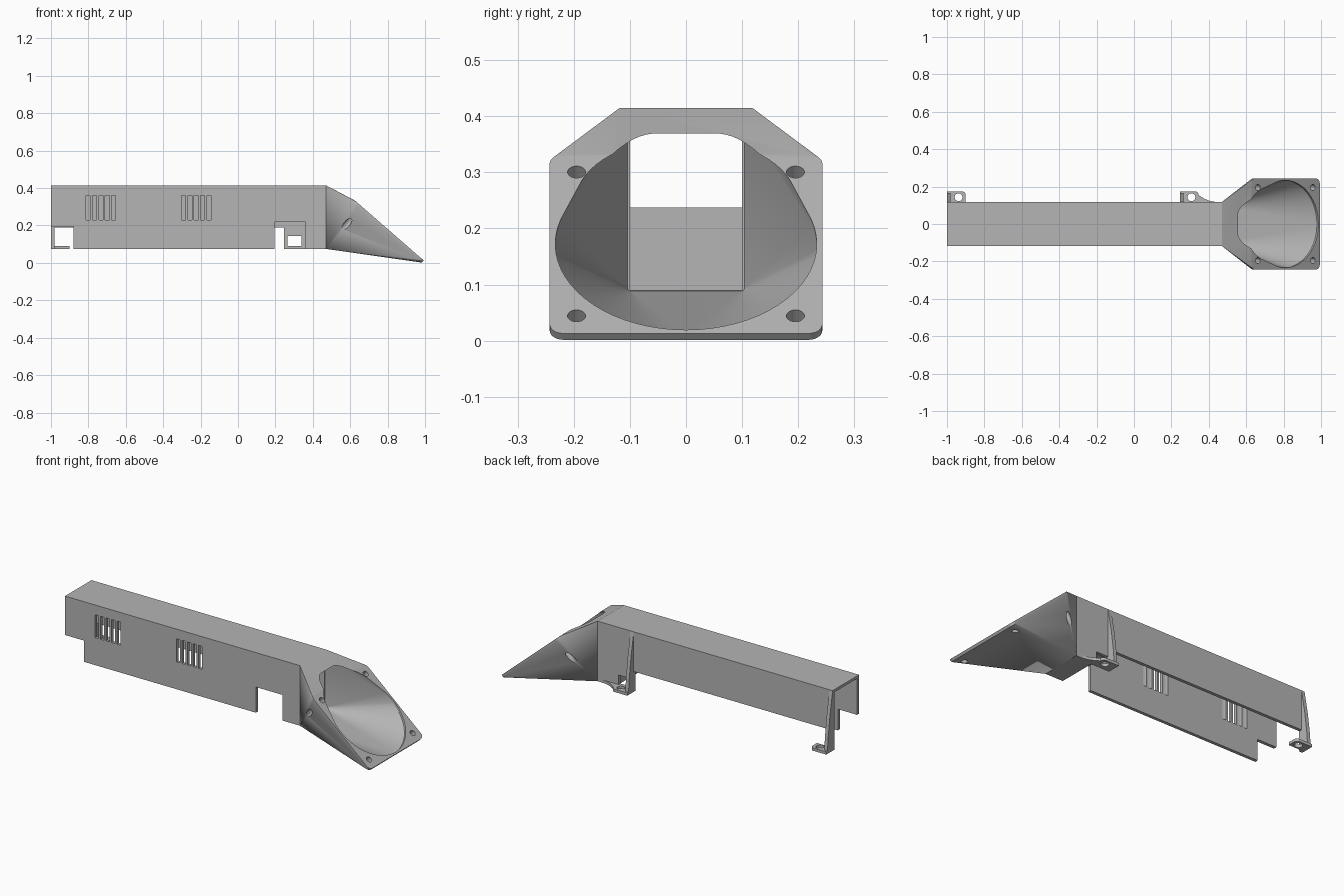
import bpy, bmesh, math
from mathutils import Vector, Matrix

cube = bpy.data.objects.get("Cube")
if cube:
    bpy.data.objects.remove(cube, do_unlink=True)

grey = bpy.data.materials.new("plain grey")
grey.use_nodes = True
COLOR = (0.46, 0.46, 0.46, 1)
grey.diffuse_color = COLOR
grey.node_tree.nodes["Principled BSDF"].inputs["Base Color"].default_value = COLOR


def finish(name, bm):
    bmesh.ops.recalc_face_normals(bm, faces=bm.faces[:])
    mesh = bpy.data.meshes.new(name)
    bm.to_mesh(mesh)
    bm.free()
    mesh.materials.append(grey)
    ob = bpy.data.objects.new(name, mesh)
    bpy.context.collection.objects.link(ob)
    return ob


def box(name, x0, x1, y0, y1, z0, z1):
    bm = bmesh.new()
    bmesh.ops.create_cube(bm, size=1)
    for v in bm.verts:
        v.co = ((x0 + x1) / 2 + v.co.x * (x1 - x0),
                (y0 + y1) / 2 + v.co.y * (y1 - y0),
                (z0 + z1) / 2 + v.co.z * (z1 - z0))
    return finish(name, bm)


def prism(name, points, offset):
    bm = bmesh.new()
    face = bm.faces.new([bm.verts.new(p) for p in points])
    ext = bmesh.ops.extrude_face_region(bm, geom=[face])
    for v in ext["geom"]:
        if isinstance(v, bmesh.types.BMVert):
            v.co += Vector(offset)
    return finish(name, bm)


def hull(name, points):
    bm = bmesh.new()
    for p in points:
        bm.verts.new(p)
    res = bmesh.ops.convex_hull(bm, input=bm.verts[:])
    loose = [g for g in res["geom_interior"] if isinstance(g, bmesh.types.BMVert)]
    bmesh.ops.delete(bm, geom=loose, context="VERTS")
    bmesh.ops.dissolve_limit(bm, angle_limit=0.01, verts=bm.verts[:], edges=bm.edges[:])
    return finish(name, bm)


def cylinder(name, radius, depth, matrix):
    bm = bmesh.new()
    bmesh.ops.create_cone(bm, cap_ends=True, segments=32, radius1=radius,
                          radius2=radius, depth=depth, matrix=matrix)
    return finish(name, bm)


def cut(target, cutters):
    bpy.context.view_layer.objects.active = target
    for c in cutters:
        c.hide_render = True
        mod = target.modifiers.new("cut", "BOOLEAN")
        mod.operation, mod.solver, mod.object = "DIFFERENCE", "EXACT", c
        bpy.ops.object.modifier_apply(modifier=mod.name)
        bpy.data.objects.remove(c, do_unlink=True)


W, T, TOP, LOW = 0.118, 0.018, 0.415, 0.075
END = 0.47

# Long channel: roof, tall front wall, short back wall
box("roof", -1, END, -W, W, TOP - 0.015, TOP)
front = box("front_wall", -1, END, -W, -W + T, LOW, TOP)
cutters = [box("end_notch", -1.1, -0.88, -0.2, 0, 0, 0.195),
           box("port_notch", 0.195, 0.36, -0.2, 0, 0, 0.22)]
for start in (-0.812, -0.302):
    for i in range(5):
        x = start + i * 0.034
        cutters.append(box("vent_slot", x, x + 0.022, -0.2, 0, 0.23, 0.36))
cut(front, cutters)
box("back_wall", -1, 0.25, W - T, W, 0.19, TOP)
rear = box("back_wall_throat", 0.245, END, W - T, W, LOW, TOP)
cut(rear, [box("port_window", 0.26, 0.34, 0, 0.2, 0.09, 0.145)])

# Baffle over the port recess and short throat floor
box("recess_ceiling", 0.195, 0.372, -W + T, W - T, 0.22, 0.237)
box("recess_wall", 0.36, 0.372, -W + T, W - T, LOW, 0.237)
box("throat_floor", 0.36, END, -W + T, W - T, LOW, 0.09)

# Tilted mouth frame: local x runs down the slope, z points out of the mouth
down = Vector((0.754, 0, -0.657)).normalized()
side = Vector((0, 1, 0))
out = down.cross(side)
tilt = Matrix((down, side, out)).transposed().to_4x4()
mouth = Matrix.Translation((0.81, 0, 0.1725)) @ tilt


def rounded_square(half, r, z):
    pts = []
    for k in range(4):
        cx = (half - r) * (1 if k in (0, 3) else -1)
        cy = (half - r) * (1 if k < 2 else -1)
        for i in range(7):
            a = math.pi / 2 * (k + i / 6)
            pts.append(mouth @ Vector((cx + r * math.cos(a), cy + r * math.sin(a), z)))
    return pts


def circle(r, z, n=64):
    return [mouth @ Vector((r * math.cos(2 * math.pi * i / n),
                            r * math.sin(2 * math.pi * i / n), z)) for i in range(n)]


def rect(x, w, z0, z1):
    return [(x, y, z) for y in (-w, w) for z in (z0, z1)]


# Funnel blending the channel into the square flange
funnel = hull("funnel", rect(END, W, LOW, TOP)
              + rounded_square(0.243, 0.025, 0) + rounded_square(0.243, 0.025, -0.015))
bore = hull("bore", rect(END - 0.01, W - T, 0.09, TOP - 0.015)
            + circle(0.233, -0.012) + circle(0.233, 0.02))
holes = [cylinder("screw_hole", 0.016, 0.2,
                  mouth @ Matrix.Translation((sx * 0.195, sy * 0.195, -0.06)))
         for sx in (-1, 1) for sy in (-1, 1)]
cut(funnel, [bore] + holes)

# Back brackets: tapering rib with a drilled foot
for label, x in (("end", -1), ("middle", 0.245)):
    prism(label + "_rib", [(x, W - T, LOW), (x, 0.165, LOW), (x, 0.158, 0.16),
                           (x, 0.142, 0.28), (x, W, 0.41), (x, W - T, 0.41)],
          (0.02, 0, 0))
    outline = [(x, W - 0.003), (x, 0.175)]
    for i in range(7):
        a = math.pi / 2 * (1 - i / 6)
        outline.append((x + 0.08 + 0.02 * math.cos(a), 0.155 + 0.02 * math.sin(a)))
    if label == "middle":
        # concave fillet running back to the wall
        for i in range(1, 8):
            t = i / 7
            outline.append((x + 0.1 + 0.1 * t, W + 0.037 * (1 - t) ** 2))
    outline.append((outline[-1][0], W - 0.003))
    foot = prism(label + "_foot", [(px, py, LOW) for px, py in outline], (0, 0, 0.016))
    cut(foot, [cylinder("foot_hole", 0.021, 0.2,
                        Matrix.Translation((x + 0.062, 0.143, LOW)))])

# Smooth the curved surfaces, keep creases sharp
bpy.ops.object.select_all(action="DESELECT")
for ob in bpy.context.scene.objects:
    if ob.type == "MESH" and ob.data.materials and ob.data.materials[0] == grey:
        ob.select_set(True)
        bpy.context.view_layer.objects.active = ob
bpy.ops.object.shade_smooth_by_angle(angle=math.radians(25))
